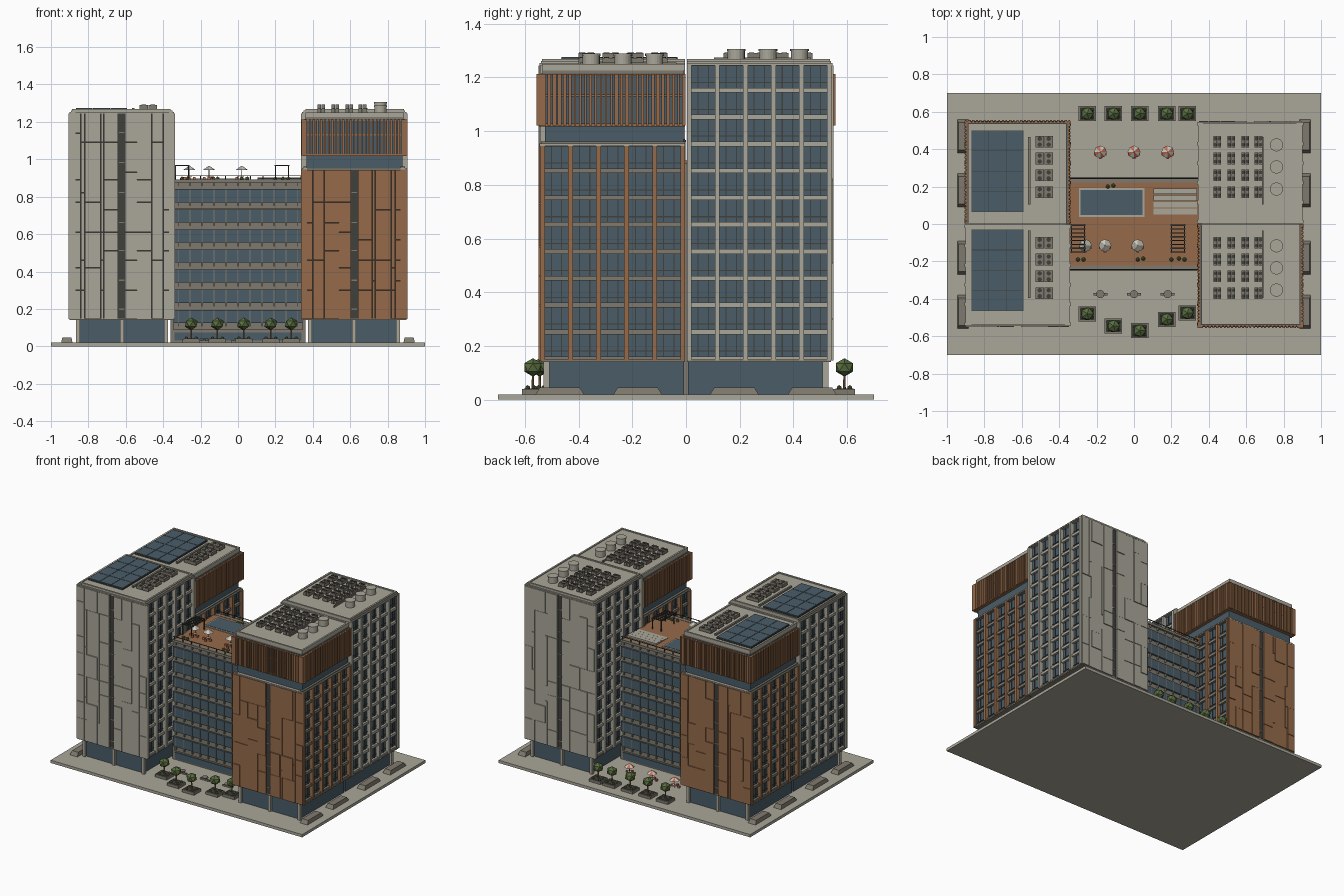
import bpy, bmesh, math, random
from mathutils import Matrix, Vector

if "Cube" in bpy.data.objects:
    bpy.data.objects.remove(bpy.data.objects["Cube"])

random.seed(4)

def mat(name, r, g, b):
    m = bpy.data.materials.new(name)
    m.diffuse_color = (r, g, b, 1)
    m.use_nodes = True
    m.node_tree.nodes["Principled BSDF"].inputs["Base Color"].default_value = m.diffuse_color
    return m

STONE = mat("light_stone", .40, .385, .32)
GREY = mat("mid_grey", .216, .195, .156)
DARK = mat("dark_metal", .05, .05, .046)
GLASS = mat("blue_glass", .069, .107, .138)
WOOD = mat("brown_cladding", .305, .147, .068)
GREEN = mat("foliage", .10, .155, .05)
RED = mat("coral_red", .56, .15, .08)
WHITE = mat("off_white", .61, .58, .52)

parts = {}

def part(name, *mats):
    if name not in parts:
        parts[name] = (bmesh.new(), mats)
    return parts[name][0]

def box(name, m, x0, x1, y0, y1, z0, z1, taper=1.0):
    bm = part(name, m)
    c = Vector(((x0 + x1) / 2, (y0 + y1) / 2, (z0 + z1) / 2))
    s = (abs(x1 - x0), abs(y1 - y0), abs(z1 - z0), 1)
    vs = bmesh.ops.create_cube(bm, size=1, matrix=Matrix.Translation(c) @ Matrix.Diagonal(s))["verts"]
    if taper != 1:
        for v in vs:
            if v.co.z > c.z:
                v.co.x = c.x + (v.co.x - c.x) * taper
                v.co.y = c.y + (v.co.y - c.y) * taper

def cyl(name, mats, x, y, z0, z1, r0, r1, n=12):
    bm = part(name, *mats)
    vs = bmesh.ops.create_cone(bm, cap_ends=True, segments=n, radius1=r0, radius2=r1, depth=z1 - z0,
                               matrix=Matrix.Translation((x, y, (z0 + z1) / 2)))["verts"]
    if len(mats) > 1:  # alternate the colour by sector
        for f in {f for v in vs for f in v.link_faces}:
            c = f.calc_center_median()
            f.material_index = int((math.atan2(c.y - y, c.x - x) + math.pi) / (2 * math.pi / n)) % 2

def ball(name, m, x, y, z, r, sz=1.0):
    bmesh.ops.create_icosphere(part(name, m), subdivisions=1, radius=r,
                               matrix=Matrix.Translation((x, y, z)) @ Matrix.Diagonal((1, 1, sz, 1)))

# --- site ---
box("base_slab", STONE, -1, 1, -.7, .7, 0, .02)

# --- four towers; diagonal pairs share a type ---
COLS = [.345, .40, .46, .54, .605, .64, .718, .735, .82, .84, .90]
LEVELS = [.145, .30, .46, .61, .77, .93, 1.09, 1.24]

def tower(sx, sy):
    wood = sx * sy < 0
    name = ("wood" if wood else "stone") + "_tower"
    skin = WOOD if wood else STONE
    top = .945 if wood else 1.245
    def b(n, m, x0, x1, y0, y1, z0, z1):
        box(n, m, sx * x0, sx * x1, sy * y0, sy * y1, z0, z1)
    # recessed ground floor and its columns
    b("lobby_glass", GLASS, .39, .85, .008, .515, .02, .145)
    for x in (.385, .62, .855):
        b("lobby_columns", STONE, x - .01, x + .01, .508, .53, .02, .145)
    b("tower_soffit", GREY, .345, .90, .004, .54, .14, .15)
    # glazed core
    b("tower_glass", GLASS, .365, .878, .005, .53, .15, top)
    # bay grid on both long sides
    floors = round((top - .145) / .1)
    for xi, xo, xs, xm in ((.87, .905, .894, .882), (.37, .337, .350, .361)):
        for k in range(6):
            y = .012 + .1045 * k
            b(name + "_piers", skin, xi, xo, y - .009, y + .009, .145, top)
            if k < 5:
                for t in (.033, .071):
                    b("window_mullions", DARK, xi, xm, y + t - .002, y + t + .002, .15, top)
        for i in range(floors + 1):
            z = .145 + .1 * i
            b(name + "_spandrels", GREY if wood else STONE, xi, xs, .004, .54, z - .002, z + .016)
            if i < floors:
                b("window_transoms", DARK, xi, xm, .01, .54, z + .034, z + .038)
    # end wall: joint backing, staggered panels, slot window
    b("panel_joint_backing", DARK, .347, .898, .525, .538, .147, top)
    for i, (a, c) in enumerate(zip(COLS, COLS[1:])):
        if i == 4:
            b("slot_window", DARK, a + .003, c - .003, .53, .541, .15, top)
            for z in LEVELS:
                if z < top - .05:
                    b("slot_window_bars", GREY, a + .003, c - .003, .53, .544, z + .05, z + .056)
            continue
        zs = [.145] + [z + random.choice((0, 0, 0, .05, -.04)) for z in LEVELS[1:]
                       if z < top - .06 and random.random() < .75] + [top]
        for z0, z1 in zip(zs, zs[1:]):
            b(name + "_panels", skin, a + .0012, c - .0012, .53, .547 + random.choice((0, .003)), z0 + .0015, z1 - .0015)
    b("tower_cap", STONE, .343, .902, .004, .546, top, top + .008)
    if wood:
        # glazed setback and slatted crown
        b("setback_glass", GLASS, .365, .88, .01, .525, .95, 1.03)
        b("crown_glass", GLASS, .355, .89, .006, .54, 1.025, 1.215)
        b("crown_floor", WOOD, .345, .90, .003, .548, 1.018, 1.028)
        for z in (1.128, 1.205):
            b("crown_rails", WOOD, .347, .898, .005, .545, z, z + .008)
        n = 29
        for k in range(n):
            x = .346 + .553 * k / (n - 1)
            y = .008 + .54 * k / (n - 1)
            w = random.choice((.004, .0055, .007))
            b("crown_slats", WOOD, x - w, x + w, .535, .556, 1.02, 1.212)
            b("crown_slats", WOOD, .885, .906, y - w, y + w, 1.02, 1.212)
            b("crown_slats", WOOD, .339, .36, y - w, y + w, 1.02, 1.212)
        b("crown_band", GREY, .36, .885, .008, .535, 1.21, 1.235)
        roof = 1.25
    else:
        roof = 1.268
    # roof slab with raised rim
    b("roof_slab", STONE, .362, .885, .006, .535, roof - .022, roof - .006)
    for x0, x1, y0, y1 in ((.36, .372, .004, .537), (.875, .887, .004, .537), (.36, .887, .004, .016), (.36, .887, .525, .537)):
        b("roof_rim", STONE, x0, x1, y0, y1, roof - .024, roof)
    z = roof - .006
    ys = (.17, .26, .35, .44) if sy > 0 else (.10, .19, .28, .37)
    # air units in pairs with round fans
    for x in ((.445, .52, .595, .665) if sx > 0 else (.48,)):
        offs = (-.011, .011) if sx > 0 else (-.024, .024)
        for y in ys:
            for o in offs:
                w = abs(o) - .001
                b("air_units", GREY, x + o - w, x + o + w, y - .031, y + .031, z + .006, z + .028)
                for d in (-.016, .016):
                    cyl("air_unit_fans", (DARK,), sx * (x + o), sy * (y + d), z + .028, z + .031, min(w, .012), min(w, .012), 8)
    ym = sum(ys) / 4
    if sx > 0:
        b("roof_duct", GREY, .685, .692, ym - .2, ym + .16, z, z + .012)
        for d in (-.118, 0, .118):  # water tanks
            cyl("water_tanks", (STONE,), .762, sy * (ym + d), z, z + .042, .032, .032, 20)
            cyl("water_tank_lids", (STONE,), .762, sy * (ym + d), z + .036, z + .044, .035, .035, 20)
    else:
        b("roof_duct", GREY, .553, .566, ym - .2, ym + .16, z, z + .012)
        # solar array: 2 x 4 panels
        y0 = .065 if sy > 0 else .03
        b("solar_frame", DARK, .592, .868, y0, y0 + .435, z, z + .008)
        for i in range(3):
            for j in range(4):
                b("solar_panels", GLASS, .594 + .0915 * i, .683 + .0915 * i,
                  y0 + .002 + .1085 * j, y0 + .1075 + .1085 * j, z + .004, z + .013)

for sx in (-1, 1):
    for sy in (-1, 1):
        tower(sx, sy)
        # tapered street benches
        for y in (.18, .47):
            box("street_benches", GREY, sx * .885, sx * .945, sy * (y - .09), sy * (y + .09), .02, .046, .82)

# --- linking block ---
box("link_body", GREY, -.362, .362, -.225, .225, .02, .88)
for sy in (-1, 1):
    for i in range(8):
        z = .125 + .1075 * i
        box("link_glass_bands", GLASS, -.345, .345, sy * .2, sy * .248, z, min(z + .07, .882))
        box("link_ledges", GREY, -.345, .345, sy * .2, sy * .236, z - .037, z)
        for k in range(11):
            x = -.32 + .064 * k
            box("link_mullions", GREY, x - .002, x + .002, sy * .2, sy * .251, z - .02, min(z + .07, .882))
    box("link_lobby_glass", GLASS, -.34, .34, sy * .2, sy * .232, .03, .075)
    box("terrace_edge", GREY, -.345, .345, sy * .222, sy * .25, .875, .892)
    for k in range(11):
        x = -.335 + .067 * k
        box("terrace_rail", DARK, x - .002, x + .002, sy * .241, sy * .245, .89, .912)
    box("terrace_rail", DARK, -.345, .345, sy * .241, sy * .245, .91, .914)
box("terrace_deck", WOOD, -.345, .345, -.223, .223, .87, .89)

# --- terrace: pool, steps, pergolas ---
box("pool_rim", STONE, -.295, .055, .038, .192, .888, .896)
box("pool_water", GLASS, -.285, .045, .048, .182, .89, .898)
for i in range(4):
    y = .052 + .036 * i
    box("lounge_steps", STONE, .105, .338, y, y + .03, .888, .893 + .003 * i)
for x0 in (-.335, .2):
    for x in (x0, x0 + .07):
        for y in (-.15, -.005):
            box("pergola_frame", DARK, x - .003, x + .003, y - .003, y + .003, .89, .965)
        box("pergola_frame", DARK, x - .003, x + .003, -.155, .0, .96, .966)
    for i in range(8):
        y = -.15 + .0205 * i
        box("pergola_slats", DARK, x0 - .005, x0 + .075, y - .003, y + .003, .964, .97)

# --- parasols with tables and seats ---
def parasol(x, y, z, mats, seats=True):
    cyl("parasol_poles", (DARK,), x, y, z, z + .07, .002, .002, 6)
    cyl(mats[0].name + "_parasols", mats, x, y, z + .052, z + .075, .034, .002, 8)
    cyl("cafe_tables", (WHITE,), x, y, z + .014, z + .018, .014, .014, 10)
    for dx, dy in ((.026, -.012), (-.026, -.012), (0, -.03)):
        box("cafe_seats", RED, x + dx - .007, x + dx + .007, y + dy - .007, y + dy + .007, z, z + .014)

for x in (-.26, -.155, .02):
    parasol(x, -.115, .89, (WHITE, STONE))
for x in (-.18, 0, .18):
    parasol(x, .385, .02, (RED, WHITE))
    cyl("plaza_tables", (GREY,), x, -.375, .02, .04, .006, .006, 8)
    cyl("plaza_table_tops", (GREY,), x, -.375, .038, .043, .022, .022, 12)
    box("plaza_stools", GREY, x - .037, x + .037, -.381, -.369, .02, .03)
for x, y in ((-.3, -.19), (-.27, -.19), (.02, -.19), (.05, -.185), (.2, -.19), (.24, -.185), (.27, -.19),
             (-.14, .2), (-.11, .205)):
    ball("terrace_shrubs", GREEN, x, y, .896, .012)

# --- courtyard trees in planters ---
TREES = [(x, .59) for x in (-.25, -.11, .03, .175, .285)]
TREES += [(-.25, -.48), (-.11, -.545), (.03, -.57), (.175, -.51), (.285, -.475)]
for x, y in TREES:
    box("tree_planters", GREY, x - .047, x + .047, y - .04, y + .04, .02, .04)
    box("planter_soil", DARK, x - .04, x + .04, y - .033, y + .033, .035, .042)
    cyl("tree_trunks", (WOOD,), x, y, .04, .1, .005, .004, 6)
    ball("tree_crowns", GREEN, x, y, .12, .038, .9)
    for dx in (-.026, .026):
        for dy in (-.02, .02):
            ball("planter_shrubs", GREEN, x + dx, y + dy, .044, .01)

# --- write the parts out ---
for name, (bm, mats) in parts.items():
    me = bpy.data.meshes.new(name)
    bmesh.ops.recalc_face_normals(bm, faces=bm.faces)
    bm.to_mesh(me)
    bm.free()
    for m in mats:
        me.materials.append(m)
    bpy.context.collection.objects.link(bpy.data.objects.new(name, me))
